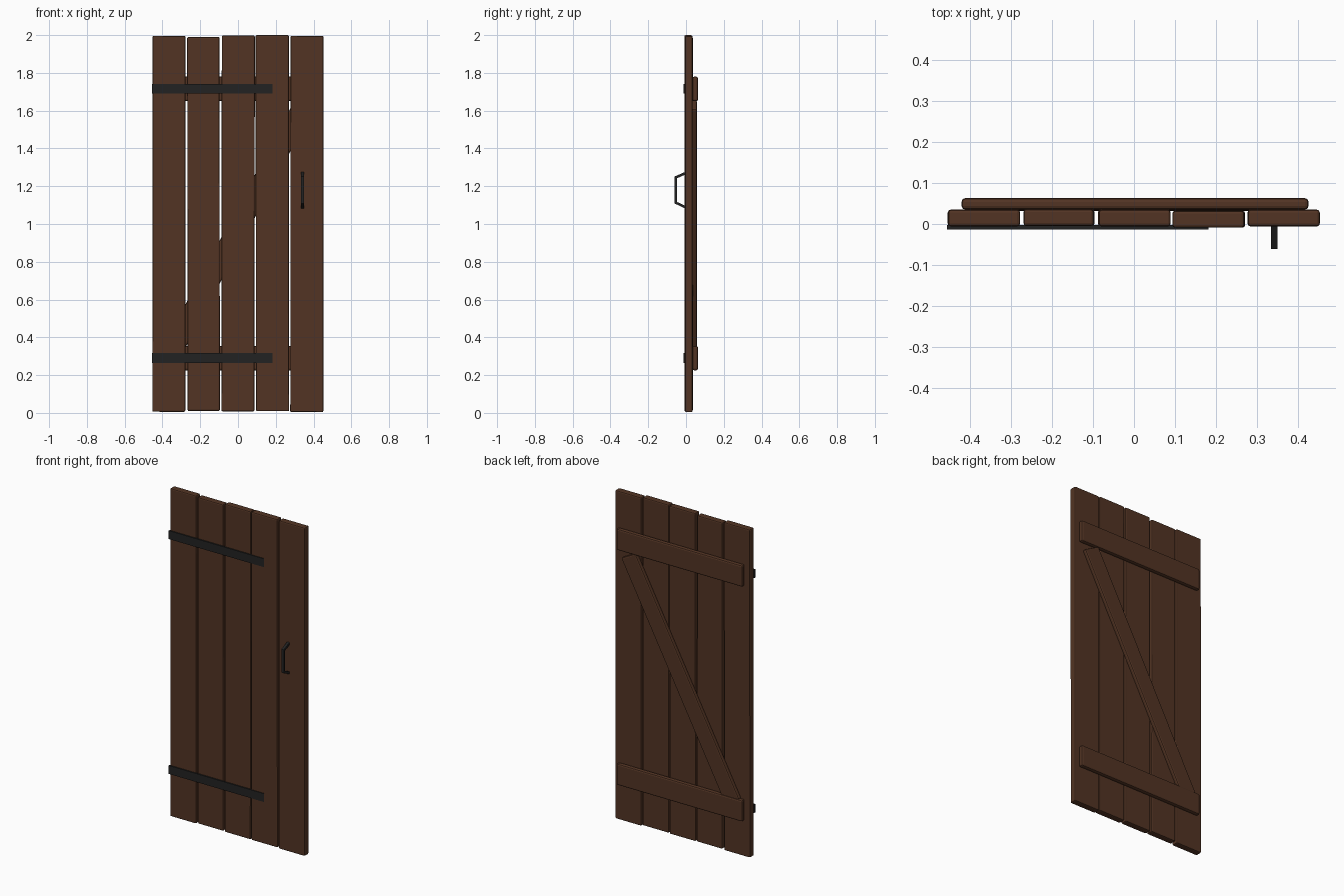
import bpy, bmesh, math
from mathutils import Vector

if "Cube" in bpy.data.objects:
    bpy.data.objects.remove(bpy.data.objects["Cube"])


def material(name, rgb):
    m = bpy.data.materials.new(name)
    m.diffuse_color = (*rgb, 1.0)
    m.use_nodes = True
    m.node_tree.nodes["Principled BSDF"].inputs["Base Color"].default_value = m.diffuse_color
    return m


wood = material("brown_wood", (0.085, 0.034, 0.017))
iron = material("black_iron", (0.016, 0.016, 0.016))


def box(name, lo, hi, mat, bevel=0.0, tilt=0.0):
    """Chamfered box between two corners, turned about y by tilt."""
    lo, hi = Vector(lo), Vector(hi)
    bm = bmesh.new()
    bmesh.ops.create_cube(bm, size=1)
    bmesh.ops.scale(bm, vec=hi - lo, verts=bm.verts)
    mesh = bpy.data.meshes.new(name)
    bm.to_mesh(mesh)
    bm.free()
    mesh.materials.append(mat)
    ob = bpy.data.objects.new(name, mesh)
    ob.location = (lo + hi) / 2
    ob.rotation_euler.y = tilt
    bpy.context.collection.objects.link(ob)
    if bevel:
        b = ob.modifiers.new("chamfer", 'BEVEL')
        b.width, b.segments = bevel, 2
    return ob


# Upright planks: left, right, bottom, top, front y, tilt
planks = [(-0.453, -0.278, 0.006, 1.996, -0.006, 0.0006),
          (-0.268, -0.097, 0.010, 1.990, -0.005, -0.0010),
          (-0.087, 0.088, 0.008, 1.998, -0.006, 0.0012),
          (0.094, 0.270, 0.009, 2.000, -0.009, -0.0008),
          (0.277, 0.452, 0.004, 1.996, -0.006, 0.0004)]
for i, (x0, x1, z0, z1, y, tilt) in enumerate(planks):
    box(f"plank_{i + 1}", (x0, y, z0), (x1, y + 0.041, z1), wood, 0.007, tilt)

# Cross battens on the back
for name, z in (("lower_batten", 0.225), ("upper_batten", 1.65)):
    box(name, (-0.42, 0.035, z), (0.425, 0.063, z + 0.13), wood, 0.009)

# Diagonal brace rising towards the handle side
box("diagonal_brace", (-0.054, 0.032, 0.24), (0.054, 0.058, 1.72), wood, 0.008,
    math.atan2(1, 1.87))

# Iron hinge straps on the front
for name, z in (("lower_hinge_strap", 0.265), ("upper_hinge_strap", 1.69)):
    box(name, (-0.456, -0.013, z), (0.182, -0.003, z + 0.051), iron)

# Pull handle: a bar bent in profile, mitred at the corners
outer = [(0.0, 1.278), (-0.061, 1.251), (-0.061, 1.109), (0.0, 1.080)]
inner = [(0.0, 1.263), (-0.048, 1.242), (-0.048, 1.117), (0.0, 1.095)]
bm = bmesh.new()
rings = []
for (yo, zo), (yi, zi) in zip(outer, inner):
    rings.append([bm.verts.new(p) for p in ((0.334, yo, zo), (0.350, yo, zo),
                                            (0.350, yi, zi), (0.334, yi, zi))])
for a, b in zip(rings, rings[1:]):
    for k in range(4):
        n = (k + 1) % 4
        bm.faces.new((a[k], a[n], b[n], b[k]))
bm.faces.new(rings[0])
bm.faces.new(rings[-1])
bmesh.ops.recalc_face_normals(bm, faces=bm.faces)
mesh = bpy.data.meshes.new("pull_handle")
bm.to_mesh(mesh)
bm.free()
mesh.materials.append(iron)
bpy.context.collection.objects.link(bpy.data.objects.new("pull_handle", mesh))
